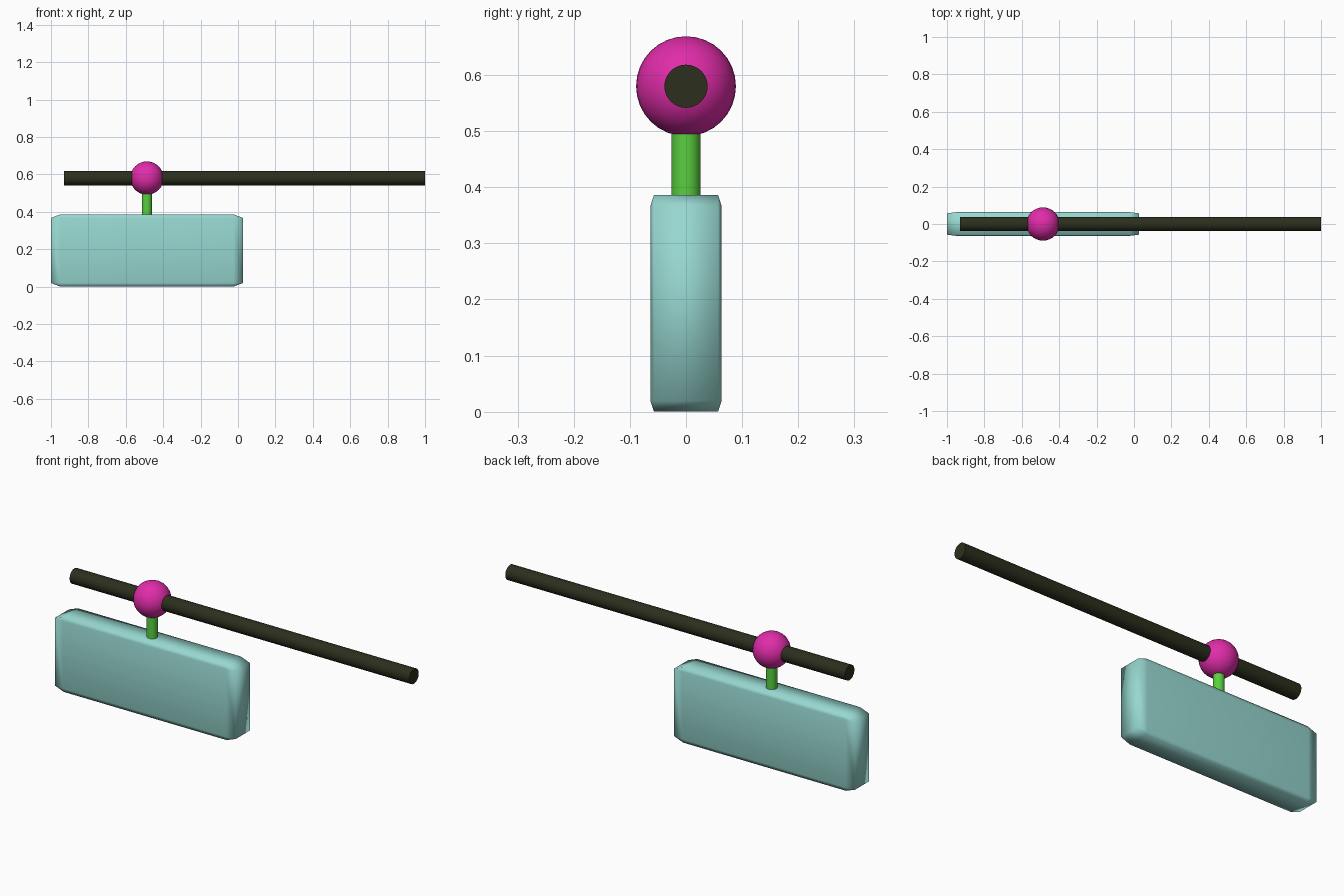
import bpy, bmesh
from math import radians
from mathutils import Matrix

if "Cube" in bpy.data.objects:
    bpy.data.objects.remove(bpy.data.objects["Cube"])

CX, ROD_Z = -0.487, 0.58


def add_part(name, build, color, matrix, sharp=True):
    """Build a mesh part with bmesh, place it, shade it and colour it."""
    bm = bmesh.new()
    build(bm)
    bm.transform(matrix)
    for f in bm.faces:
        f.smooth = True
    if sharp:
        for e in bm.edges:
            e.smooth = e.calc_face_angle(0) < radians(40)
    mesh = bpy.data.meshes.new(name)
    bm.to_mesh(mesh)
    bm.free()
    ob = bpy.data.objects.new(name, mesh)
    bpy.context.collection.objects.link(ob)
    mat = bpy.data.materials.new(name + "_color")
    mat.diffuse_color = (*color, 1)
    mat.use_nodes = True
    mat.node_tree.nodes["Principled BSDF"].inputs["Base Color"].default_value = mat.diffuse_color
    mesh.materials.append(mat)
    return ob


def chamfered_cube(bm):
    bmesh.ops.create_cube(bm, size=1)
    bmesh.ops.bevel(bm, geom=bm.edges[:], offset=0.05, segments=1,
                    affect='EDGES', profile=0.5)


def cylinder(bm):
    bmesh.ops.create_cone(bm, cap_ends=True, segments=32,
                          radius1=1, radius2=1, depth=1)


def ball(bm):
    bmesh.ops.create_uvsphere(bm, u_segments=32, v_segments=16, radius=1)


def place(x, z, sx, sy, sz, rot=Matrix()):
    return Matrix.Translation((x, 0, z)) @ rot @ Matrix.Diagonal((sx, sy, sz, 1))


# Hanging block: chamfered as a cube, then stretched, so chamfers are uneven
add_part("block", chamfered_cube, (0.31, 0.68, 0.63),
         place(CX, 0.193, 1.028, 0.127, 0.386), sharp=False)
# Short post between block and ball
add_part("post", cylinder, (0.10, 0.62, 0.05),
         place(CX, 0.445, 0.026, 0.026, 0.12))
# Ball joint around the rod
add_part("ball_joint", ball, (0.75, 0.025, 0.40),
         place(CX, ROD_Z, 0.089, 0.089, 0.089), sharp=False)
# Long horizontal rod along x
add_part("rod", cylinder, (0.025, 0.028, 0.012),
         place(0.035, ROD_Z, 0.0385, 0.0385, 1.93, Matrix.Rotation(radians(90), 4, 'Y')))
